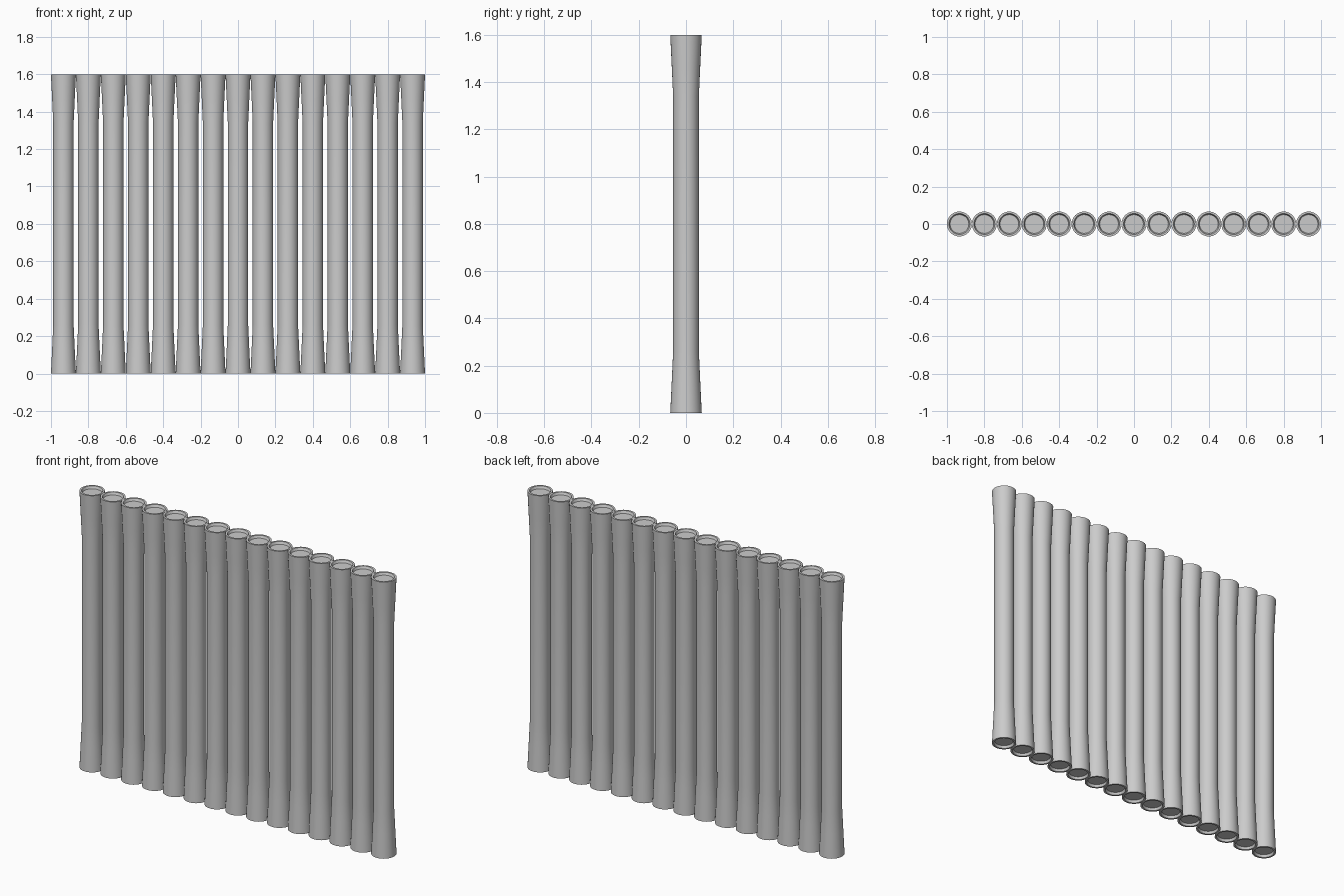
import bpy, bmesh, math

if "Cube" in bpy.data.objects:
    bpy.data.objects.remove(bpy.data.objects["Cube"])

SEGMENTS = 32
COUNT = 15
PITCH = 2.0 / COUNT
H = 1.6

# Lower half of the lathe profile: recessed end cap, rim, flare, shaft
lower = [(0.050, 0.014), (0.056, 0.0), (0.0667, 0.0), (0.060, 0.14), (0.0545, 0.26)]
profile = lower + [(r, H - z) for r, z in reversed(lower)]


def tube_mesh():
    bm = bmesh.new()
    rings = []
    for r, z in profile:
        rings.append([bm.verts.new((r * math.cos(2 * math.pi * i / SEGMENTS),
                                    r * math.sin(2 * math.pi * i / SEGMENTS), z))
                      for i in range(SEGMENTS)])
    for a, b in zip(rings, rings[1:]):
        for i in range(SEGMENTS):
            j = (i + 1) % SEGMENTS
            bm.faces.new((a[i], a[j], b[j], b[i]))
    bm.faces.new(rings[0][::-1])
    bm.faces.new(rings[-1])
    bmesh.ops.recalc_face_normals(bm, faces=bm.faces)
    mesh = bpy.data.meshes.new("flared_tube")
    bm.to_mesh(mesh)
    bm.free()
    return mesh


# Row of identical flared tubes, touching at their ends
mesh = tube_mesh()
for k in range(COUNT):
    tube = bpy.data.objects.new(f"flared_tube_{k + 1:02d}", mesh)
    tube.location.x = (k - (COUNT - 1) / 2) * PITCH
    bpy.context.collection.objects.link(tube)
    tube.select_set(True)
    bpy.context.view_layer.objects.active = tube
bpy.ops.object.shade_smooth_by_angle(angle=math.radians(30))
